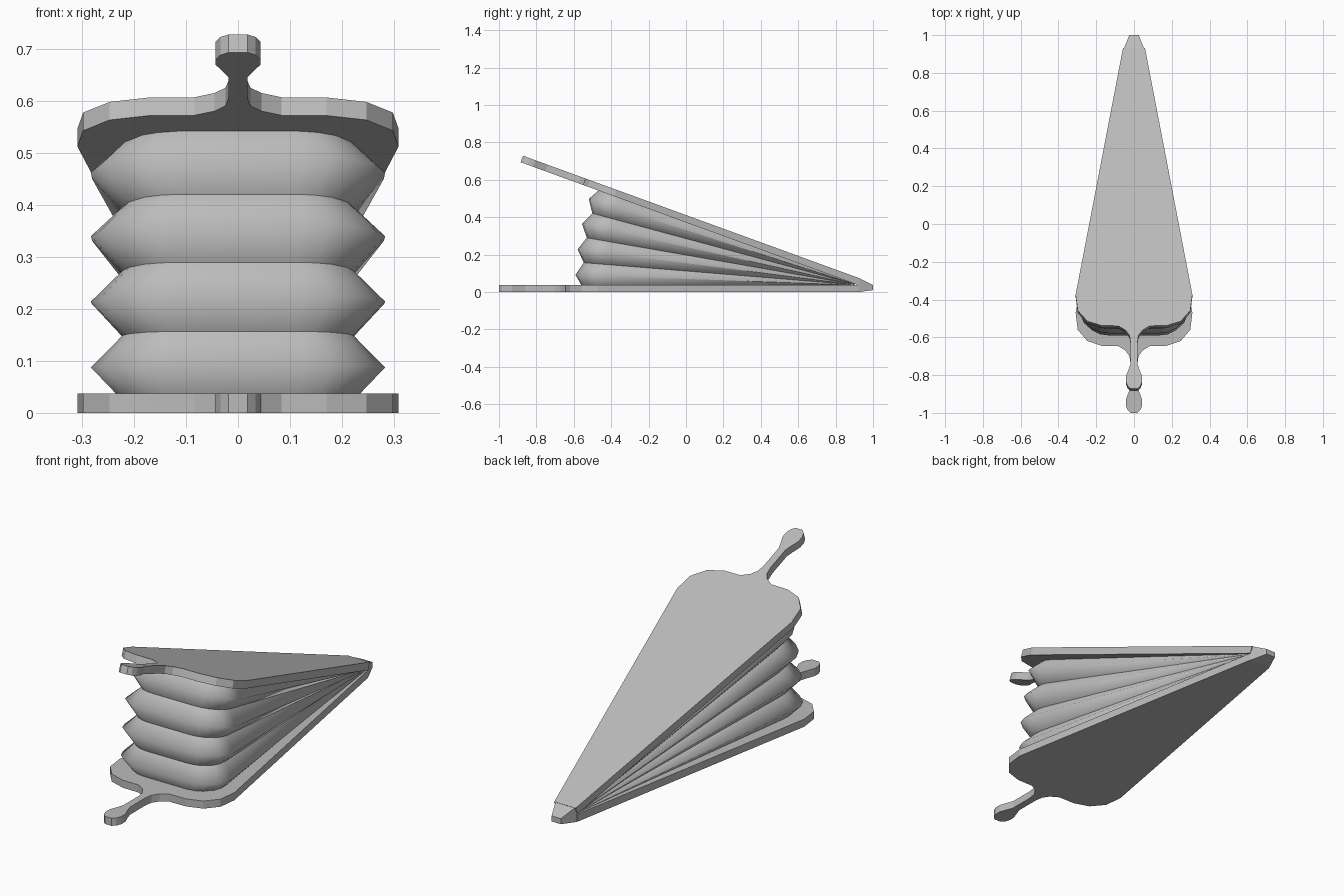
import bpy, bmesh, math

if "Cube" in bpy.data.objects:
    bpy.data.objects.remove(bpy.data.objects["Cube"])

HINGE_Y, HINGE_Z = 0.92, 0.037
THICK = 0.037

grey = bpy.data.materials.new("plain grey")
grey.diffuse_color = (0.5, 0.5, 0.5, 1)
grey.use_nodes = True
grey.node_tree.nodes["Principled BSDF"].inputs["Base Color"].default_value = grey.diffuse_color


def finish(bm, name, smooth=False):
    bmesh.ops.recalc_face_normals(bm, faces=bm.faces)
    for f in bm.faces:
        f.smooth = smooth
    me = bpy.data.meshes.new(name)
    bm.to_mesh(me)
    bm.free()
    me.materials.append(grey)
    ob = bpy.data.objects.new(name, me)
    bpy.context.collection.objects.link(ob)
    return ob


def loft(name, rings, smooth=False):
    """Skin a stack of closed rings and cap both ends."""
    bm = bmesh.new()
    loops = [[bm.verts.new(p) for p in r] for r in rings]
    n = len(loops[0])
    for a, b in zip(loops, loops[1:]):
        for i in range(n):
            j = (i + 1) % n
            bm.faces.new((a[i], a[j], b[j], b[i]))
    caps = [bm.faces.new(loops[0]), bm.faces.new(loops[-1])]
    # keep the pleat seams crisp
    bmesh.ops.split_edges(bm, edges=[e for f in caps for e in f.edges])
    return finish(bm, name, smooth)


def mirrored(half):
    return half + [(-x, u) for x, u in reversed(half)]


def swing(outline, angle, lift=0.0):
    """Place (x, distance from hinge) points on a plane tilted about the hinge."""
    c, s = math.cos(angle), math.sin(angle)
    return [(x, HINGE_Y - u * c + lift * s, HINGE_Z + u * s + lift * c)
            for x, u in outline]


# paddle-shaped boards with knobbed handles
board = mirrored([(0.058, 0.0), (0.309, 1.39), (0.298, 1.48), (0.247, 1.54),
                  (0.17, 1.565), (0.084, 1.566), (0.045, 1.59), (0.024, 1.62),
                  (0.018, 1.66), (0.018, 1.78), (0.028, 1.81), (0.043, 1.85),
                  (0.043, 1.88), (0.034, 1.905), (0.018, 1.92)])
loft("bottom_board", [swing(board, 0, -THICK), swing(board, 0)])
tilt = math.radians(20)
loft("top_board", [swing(board, tilt), swing(board, tilt, THICK)])

# four leather pleats fanned about the hinge
valley = mirrored([(0.045, 0.02), (0.222, 1.34), (0.222, 1.38), (0.21, 1.415),
                   (0.18, 1.45), (0.15, 1.465), (0.115, 1.472)])
ridge = mirrored([(0.053, 0.02), (0.281, 1.36), (0.283, 1.40), (0.265, 1.445),
                  (0.22, 1.485), (0.18, 1.505), (0.125, 1.512)])
start, step = math.radians(-0.55), math.radians(5.22)
for k in range(4):
    a = start + k * step
    loft(f"pleat_{k + 1}", [swing(valley, a), swing(ridge, a + step / 2),
                            swing(valley, a + step)], smooth=True)

# tapered nozzle at the hinge end
def rect(w, y, z0, z1):
    return [(-w, y, z0), (w, y, z0), (w, y, z1), (-w, y, z1)]

loft("nozzle", [rect(0.058, 0.915, 0.0, 0.078), rect(0.055, 0.925, 0.0, 0.074),
                rect(0.025, 1.0, 0.01, 0.037)])
